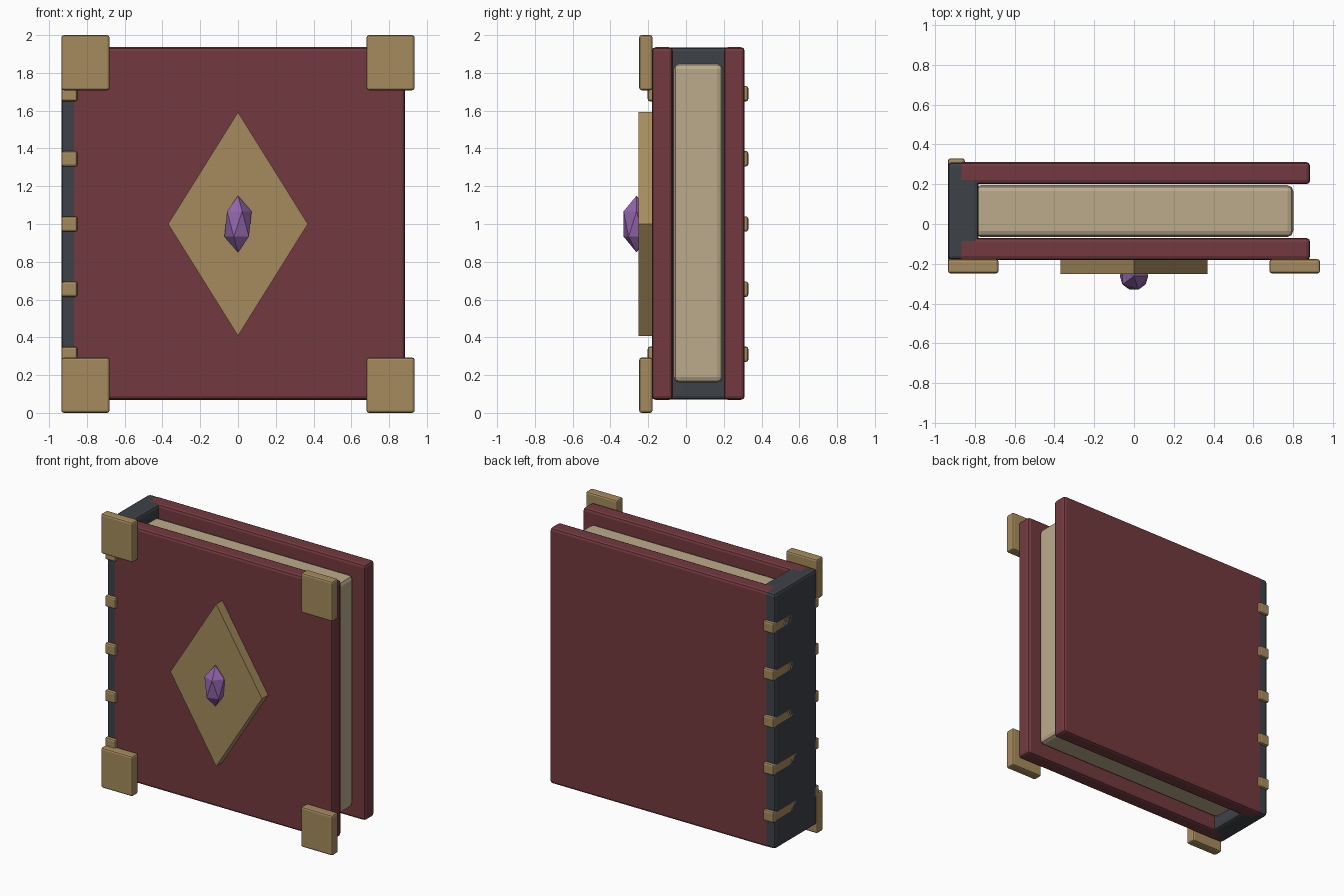
import bpy, math

if "Cube" in bpy.data.objects:
    bpy.data.objects.remove(bpy.data.objects["Cube"])


def material(name, rgb):
    m = bpy.data.materials.new(name)
    m.diffuse_color = (*rgb, 1)
    m.use_nodes = True
    m.node_tree.nodes["Principled BSDF"].inputs["Base Color"].default_value = m.diffuse_color
    return m


RED = material("red_leather", (0.17, 0.042, 0.05))
DARK = material("dark_leather", (0.048, 0.054, 0.064))
GOLD = material("brass", (0.38, 0.26, 0.11))
PAPER = material("paper", (0.50, 0.41, 0.26))
GEM = material("purple_gem", (0.28, 0.13, 0.40))


def box(name, x, y, z, mat, bevel, segments=2):
    """Bevelled box from (min, max) ranges."""
    spans = (x, y, z)
    bpy.ops.mesh.primitive_cube_add(size=1, location=[(a + b) / 2 for a, b in spans])
    ob = bpy.context.object
    ob.name = name
    ob.scale = [b - a for a, b in spans]
    bpy.ops.object.transform_apply(location=False, rotation=False, scale=True)
    mod = ob.modifiers.new("bevel", 'BEVEL')
    mod.width = bevel
    mod.segments = segments
    ob.data.materials.append(mat)
    return ob


# Covers, a hair proud of the spine so the red shows where they meet
box("front_cover", (-0.885, 0.885), (-0.181, -0.07), (0.069, 1.936), RED, 0.02)
box("back_cover", (-0.885, 0.885), (0.20, 0.311), (0.069, 1.936), RED, 0.02)

# Spine and page block
box("spine", (-0.935, -0.78), (-0.18, 0.31), (0.07, 1.935), DARK, 0.02)
box("pages", (-0.80, 0.80), (-0.065, 0.195), (0.16, 1.85), PAPER, 0.03)

# Brass bands wrapping the spine
for i in range(5):
    z = 1.0 + (i - 2) * 0.345
    box(f"spine_band_{i + 1}", (-0.935, -0.85), (-0.203, 0.33),
        (z - 0.041, z + 0.041), GOLD, 0.013)

# Corner guards on the front cover
for side, x in (("left", (-0.935, -0.68)), ("right", (0.68, 0.935))):
    for level, z in (("bottom", (0.0, 0.293)), ("top", (1.708, 2.0))):
        box(f"corner_{level}_{side}", x, (-0.248, -0.177), z, GOLD, 0.013)

# Diamond plate: four-sided prism facing forward
bpy.ops.mesh.primitive_cylinder_add(vertices=4, radius=1, depth=1,
                                    location=(0, -0.21, 1), rotation=(math.pi / 2, 0, 0))
plate = bpy.context.object
plate.name = "diamond_plate"
plate.scale = (0.37, 0.592, 0.084)
plate.data.materials.append(GOLD)

# Faceted gem
bpy.ops.mesh.primitive_ico_sphere_add(subdivisions=1, radius=1, location=(0, -0.262, 1))
gem = bpy.context.object
gem.name = "gem"
gem.scale = (0.08, 0.08, 0.15)
gem.data.materials.append(GEM)
